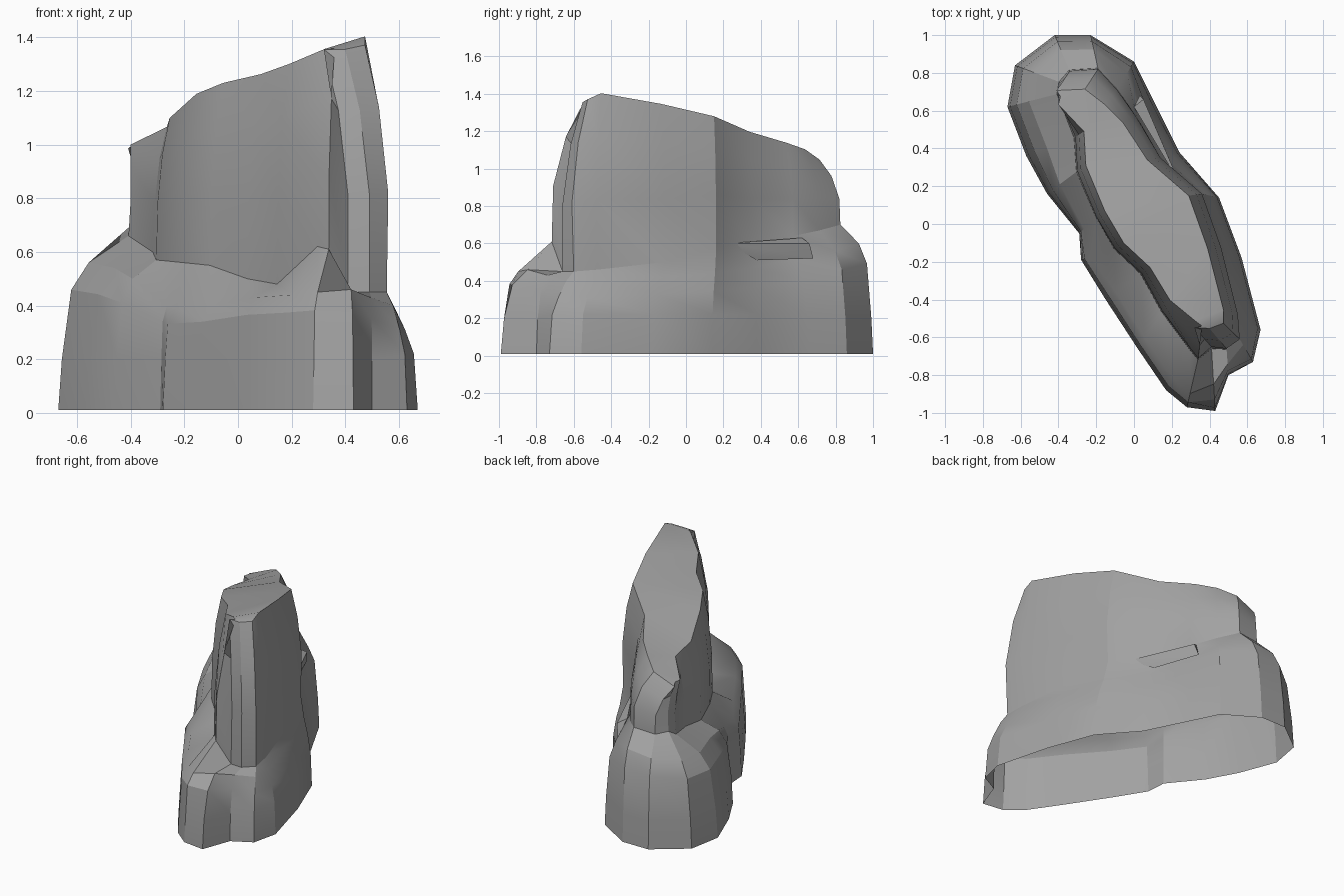
import bpy, bmesh, math
from mathutils import Vector

if "Cube" in bpy.data.objects:
    bpy.data.objects.remove(bpy.data.objects["Cube"])

# Footprint columns: base x,y | upper block x,y | shelf edge z | upper foot z
COLS = [
    (-.67, .62, -.40, .69, .56, .66), (-.63, .84, -.39, .75, .56, .70),
    (-.42, 1.0, -.34, .81, .58, .69), (-.23, 1.0, -.19, .82, .60, .70),
    (0.0, .86, -.09, .71, .56, .67), (.10, .66, .01, .57, .52, .64),
    (.24, .38, .14, .35, .47, .60), (.45, .14, .36, .16, .44, .58),
    (.57, -.18, .46, -.12, .42, .50), (.67, -.56, .55, -.48, .40, .46),
    (.63, -.73, .56, -.61, .40, .45), (.50, -.80, .49, -.66, .43, .45),
    (.43, -.99, .41, -.65, .46, .45), (.28, -.97, .34, -.71, .45, .61),
    (.17, -.88, .30, -.66, .44, .62), (.02, -.66, .15, -.46, .43, .48),
    (-.15, -.40, .04, -.26, .40, .50), (-.28, -.19, -.10, -.13, .39, .55),
    (-.29, -.05, -.20, .04, .40, .56), (-.46, .16, -.30, .28, .50, .57),
    (-.57, .36, -.31, .46, .54, .60)]

# Sloping crest height along y
CREST = [(-.72, 1.20), (-.63, 1.28), (-.55, 1.36), (-.45, 1.405), (-.1, 1.34),
         (.15, 1.28), (.33, 1.20), (.7, 1.09), (.85, .98)]

rock = bpy.data.materials.new("rock_grey")
rock.diffuse_color = (.36, .36, .36, 1)
rock.use_nodes = True
rock.node_tree.nodes["Principled BSDF"].inputs["Base Color"].default_value = rock.diffuse_color


def crest(p):
    """Crest height: falls towards the back and the left side."""
    side = p.x * .88 + p.y * .47
    drop = .11 * min(1, max(0, (.17 - side) / .22))
    drop *= min(1, max(0, (p.y + .56) / .15))
    for (y0, z0), (y1, z1) in zip(CREST, CREST[1:]):
        if p.y <= y1:
            return z0 + (z1 - z0) * (p.y - y0) / (y1 - y0) - drop
    return CREST[-1][1] - drop


def column(i, bx, by, ux, uy, shelf, foot):
    """One vertical profile from the ground up to the crest."""
    b, u = Vector((bx, by)), Vector((ux, uy))
    # crest rim: ends pulled in, both long sides leaning inward
    rim = Vector((ux, uy))
    if uy < -.4:
        rim.y += (-.4 - uy) * .45
        rim.x -= (-.4 - uy) * .08
    if uy > .5:
        rim.y -= (uy - .5) * .3
    if ux * .88 + uy * .47 > .05:
        rim += Vector((-.07, -.01))
    elif 13 <= i:
        rim += Vector((.045, .03))
    top = crest(rim)
    # base: steep front with a crisp shelf, sloping right side, rounded ends
    if 13 <= i <= 18:
        f0, f1, f2, zf, z0 = .05, .10, .28, .85, .2
    elif 5 <= i <= 10:
        f0, f1, f2, zf, z0 = .12, .40, .75, .78, .22
    else:
        f0, f1, f2, zf, z0 = .05, .18, .42, .82, .2
    undercut = 1.08 if 6 <= i <= 10 else .97
    pts = [(b, .01), (b.lerp(u, f0), z0), (b.lerp(u, f1), shelf * zf),
           (b.lerp(u, f2), shelf), (b.lerp(u, undercut), foot),
           (u, .60 * foot + .40 * top),
           (u.lerp(rim, .4), .25 * foot + .75 * top), (rim, top)]
    return [(p.x, p.y, z) for p, z in pts]


def finish(bm, name):
    bmesh.ops.recalc_face_normals(bm, faces=bm.faces[:])
    me = bpy.data.meshes.new(name)
    bm.to_mesh(me)
    bm.free()
    me.materials.append(rock)
    ob = bpy.data.objects.new(name, me)
    bpy.context.collection.objects.link(ob)
    bpy.ops.object.select_all(action='DESELECT')
    ob.select_set(True)
    bpy.context.view_layer.objects.active = ob
    bpy.ops.object.shade_smooth_by_angle(angle=math.radians(22))
    return ob


def hull(name, pts):
    bm = bmesh.new()
    for p in pts:
        bm.verts.new(p)
    bmesh.ops.convex_hull(bm, input=bm.verts[:])
    return finish(bm, name)


# Main rock: open underneath, skinned column to column
bm = bmesh.new()
grid = [[bm.verts.new(p) for p in column(i, *c)] for i, c in enumerate(COLS)]
n = len(grid)
for i in range(n):
    a, b = grid[i], grid[(i + 1) % n]
    for k in range(len(a) - 1):
        bm.faces.new((a[k], b[k], b[k + 1], a[k + 1]))
cap = bm.faces.new([c[-1] for c in grid])
bmesh.ops.triangulate(bm, faces=[cap])
finish(bm, "rock_body")

# Thin overhanging ledge on the right side
hull("side_ledge", [(.24, .22, .60), (.18, .36, .58), (.00, .62, .63),
                    (.05, .66, .60), (.15, .38, .51), (.03, .68, .52)])
